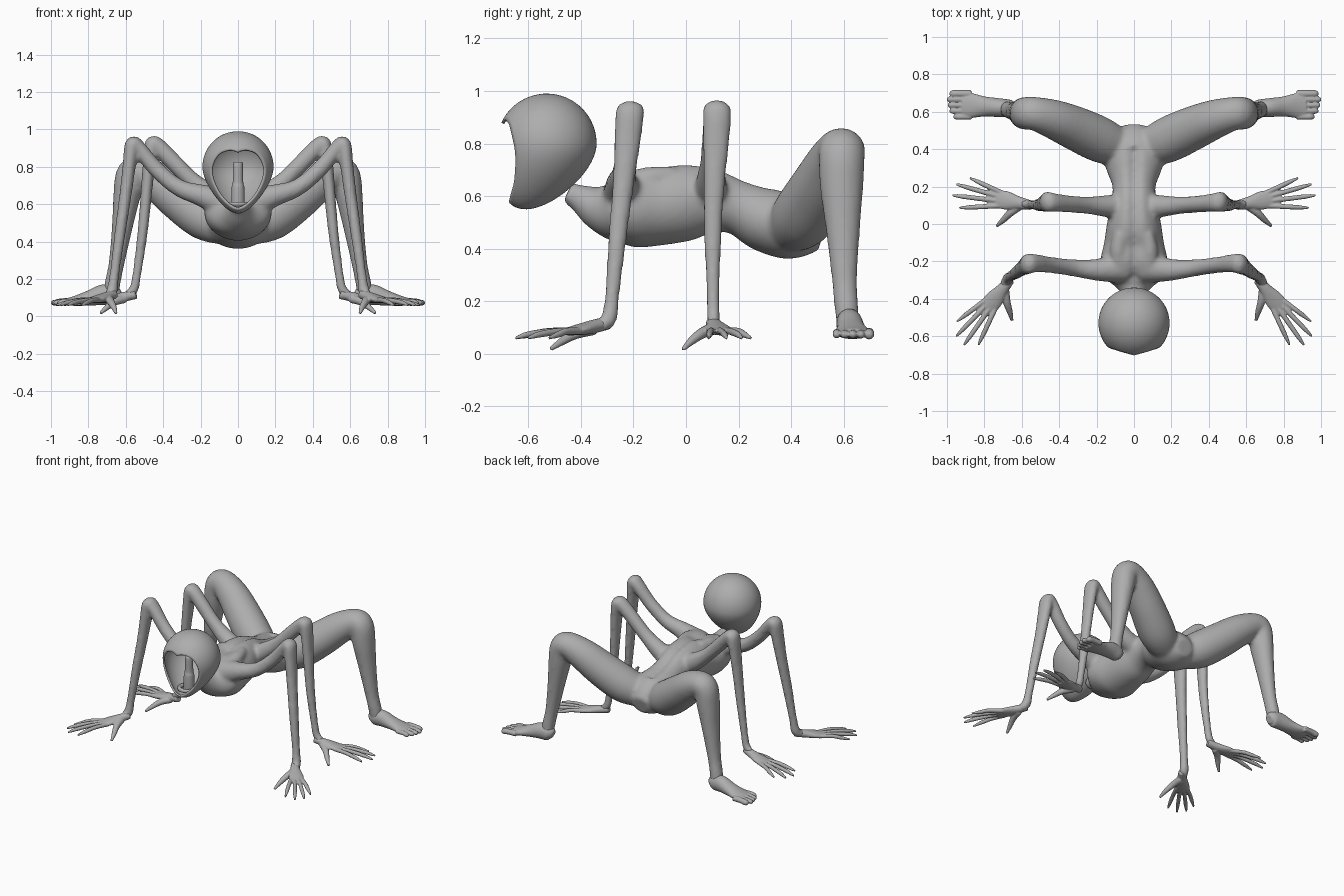
import bpy, bmesh, math
from mathutils import Vector

cube = bpy.data.objects.get("Cube")
if cube:
    bpy.data.objects.remove(cube)

grey = bpy.data.materials.new("plain_grey")
grey.use_nodes = True
colour = (0.42, 0.42, 0.42, 1)
grey.diffuse_color = colour
grey.node_tree.nodes["Principled BSDF"].inputs["Base Color"].default_value = colour

X, Y, Z = Vector((1, 0, 0)), Vector((0, 1, 0)), Vector((0, 0, 1))


def finish(bm, name, voxel=0, smooth=0):
    """Turn a bmesh into a smooth object, optionally fusing its shells."""
    bmesh.ops.recalc_face_normals(bm, faces=bm.faces)
    for f in bm.faces:
        f.smooth = True
    mesh = bpy.data.meshes.new(name)
    bm.to_mesh(mesh)
    bm.free()
    mesh.materials.append(grey)
    obj = bpy.data.objects.new(name, mesh)
    bpy.context.collection.objects.link(obj)
    if voxel:
        fuse = obj.modifiers.new("fuse", "REMESH")
        fuse.mode = "VOXEL"
        fuse.voxel_size = voxel
        fuse.use_smooth_shade = True
        soft = obj.modifiers.new("soften", "SMOOTH")
        soft.factor = 0.5
        soft.iterations = smooth
    return obj


def spline(keys, steps=5):
    """Catmull-Rom interpolation of section tuples."""
    out = []
    for i in range(len(keys) - 1):
        a, b = keys[max(i - 1, 0)], keys[i]
        c, d = keys[i + 1], keys[min(i + 2, len(keys) - 1)]
        for k in range(steps):
            t = k / steps
            out.append([0.5 * (2 * q + (r - p) * t + (2 * p - 5 * q + 4 * r - s) * t * t
                               + (3 * q - p - 3 * r + s) * t ** 3)
                        for p, q, r, s in zip(a, b, c, d)])
    return out + [list(keys[-1])]


def loft(bm, keys, ref=Z, side=1, n=20):
    """Closed tube through (x, y, z, width radius, height radius) sections."""
    secs = spline([k if len(k) == 5 else (*k, k[3]) for k in keys])
    pts = [Vector(s[:3]) for s in secs]
    rings = []
    for i, s in enumerate(secs):
        tan = (pts[min(i + 1, len(pts) - 1)] - pts[max(i - 1, 0)]).normalized()
        u = ref.cross(tan).normalized()
        v = tan.cross(u)
        ring = []
        for k in range(n):
            a = math.tau * k / n
            p = pts[i] + u * s[3] * math.cos(a) + v * s[4] * math.sin(a)
            ring.append(bm.verts.new((p.x * side, p.y, p.z)))
        rings.append(ring)
    for r, q in zip(rings, rings[1:]):
        for k in range(n):
            bm.faces.new((r[k], r[(k + 1) % n], q[(k + 1) % n], q[k]))
    bm.faces.new(rings[0])
    bm.faces.new(rings[-1])
    return [v for r in rings for v in r]


# Torso with neck, from neck to pelvis
body = bmesh.new()
torso = [(-.45, .615, .04, .04), (-.40, .59, .05, .055), (-.34, .56, .09, .085),
         (-.28, .55, .165, .12), (-.2, .555, .18, .15), (-.1, .56, .16, .147),
         (0, .58, .145, .15), (.1, .585, .125, .128), (.2, .56, .115, .107),
         (.3, .515, .15, .125), (.4, .485, .17, .127), (.47, .465, .13, .1),
         (.52, .45, .06, .06)]
for v in loft(body, [(0, *s) for s in torso], n=40):
    # Spine groove
    if v.co.z > .55 and -.3 < v.co.y < .4:
        v.co.z -= .025 * math.exp(-(v.co.x / .025) ** 2)

# Limbs: width radius runs across x-z, height radius runs along y
front_arm = [(.06, -.23, .6, .09), (.19, -.245, .645, .06), (.32, -.235, .69, .046),
             (.44, -.22, .79, .043), (.53, -.21, .9, .04, .05), (.565, -.213, .92, .04, .055),
             (.58, -.222, .82, .036, .052), (.6, -.237, .66, .033, .042),
             (.63, -.26, .45, .03, .036), (.66, -.28, .23, .026, .028),
             (.675, -.295, .13, .031), (.70, -.34, .105, .024)]
middle_arm = [(.05, .09, .6, .07), (.14, .095, .645, .06), (.25, .1, .73, .046),
              (.36, .108, .84, .046), (.43, .115, .91, .045, .05), (.46, .118, .92, .04, .055),
              (.475, .115, .82, .034, .052), (.49, .108, .66, .031, .042),
              (.51, .102, .45, .028, .034), (.54, .103, .23, .024, .026),
              (.56, .105, .14, .026), (.6, .108, .115, .022)]
leg = [(.07, .4, .48, .1), (.18, .45, .53, .122), (.31, .51, .625, .118), (.43, .56, .72, .105),
       (.53, .59, .775, .085, .09), (.575, .592, .75, .08, .088), (.595, .592, .64, .072, .083),
       (.62, .597, .47, .055, .065), (.65, .603, .28, .042, .048), (.67, .61, .18, .042, .046),
       (.68, .617, .1, .042)]
for side in (1, -1):
    for limb in (front_arm, middle_arm, leg):
        loft(body, limb, Y, side, 24)
    # Shoulder blades
    loft(body, [(.07, -.24, .65, .04), (.085, -.15, .665, .045), (.07, -.05, .68, .035)], Z, side)
finish(body, "body", .012, 7)


def hand(name, wrist, angle, side):
    bm = bmesh.new()
    ca, sa = math.cos(angle), math.sin(angle)

    def part(keys, n=14):
        loft(bm, [(wrist[0] + x * ca - y * sa, wrist[1] + x * sa + y * ca, *rest)
                  for x, y, *rest in keys], Z, side, n)

    # Palm
    part([(-.03, 0, .118, .025, .025), (.04, 0, .104, .034, .026),
          (.11, 0, .092, .05, .021), (.17, 0, .084, .046, .014)])
    # Fingers
    for degrees, length in ((14, .335), (5, .39), (-4, .4), (-14, .36)):
        c, s = math.cos(math.radians(degrees)), math.sin(math.radians(degrees))
        part([(.13 * c, .13 * s, .086, .014),
              (.22 * c, .22 * s, .086, .0135),
              ((length - .06) * c, (length - .06) * s, .074, .0125),
              (length * c, length * s, .06, .006)], 12)
    # Thumb
    part([(.03, -.01, .095, .024), (.075, -.06, .078, .021),
          (.105, -.105, .05, .016), (.135, -.145, .017, .008)], 12)
    finish(bm, name, .005, 2)


def foot(name, side):
    bm = bmesh.new()
    # Heel, arch and ball
    loft(bm, [(.635, .617, .1, .026, .028), (.66, .618, .11, .045, .052),
              (.72, .622, .115, .05, .056), (.8, .628, .097, .054, .04),
              (.87, .633, .083, .067, .027), (.92, .635, .078, .066, .018)], Z, side)
    # Toes
    for i, tip in enumerate((.965, .985, .995, 1.0, .985)):
        y = .573 + i * .031
        r = .019 if i == 4 else .015
        loft(bm, [(.87, y, .08, r), (.93, y, .079, r), (tip - .015, y, .073, r),
                  (tip, y, .07, r * .5)], Z, side, 12)
    finish(bm, name, .005, 2)


for side, label in ((1, "left"), (-1, "right")):
    hand(label + "_front_hand", (.68, -.32), math.radians(-51), side)
    hand(label + "_middle_hand", (.575, .105), math.radians(11), side)
    foot(label + "_foot", side)

# Hollow head: rings run from the face opening to the back pole
rim = [(-90, .92), (-48, .88), (0, .75), (35, .66), (90, .42)]


def rim_angle(a):
    d = math.degrees(math.asin(math.sin(a)))
    for (d0, s0), (d1, s1) in zip(rim, rim[1:]):
        if d <= d1 + .001:
            return math.asin(s0 + (s1 - s0) * (d - d0) / (d1 - d0))


def head_point(theta, a, r=.19):
    x, y, z = (math.sin(theta) * math.cos(a), -math.cos(theta), math.sin(theta) * math.sin(a))
    drop = max(0, -z) ** 2
    return (x * r * (1 - .25 * drop), -.53 + y * r - .08 * drop, .8 + z * r - .06 * drop)


bm = bmesh.new()
count, levels = 64, 28
rings = []
for j in range(levels):
    ring = []
    for k in range(count):
        a = math.tau * k / count
        start = rim_angle(a)
        ring.append(bm.verts.new(head_point(start + (math.pi - start) * j / levels, a)))
    rings.append(ring)
pole = bm.verts.new(head_point(math.pi, 0))
for r, q in zip(rings, rings[1:]):
    for k in range(count):
        bm.faces.new((r[k], r[(k + 1) % count], q[(k + 1) % count], q[k]))
for k in range(count):
    bm.faces.new((rings[-1][k], rings[-1][(k + 1) % count], pole))
# Make the open shell face outward whatever the recalculation picks
head = finish(bm, "head_shell")
if head.data.polygons[-1].normal.y < 0:
    head.data.flip_normals()
shell = head.modifiers.new("thickness", "SOLIDIFY")
shell.thickness = .012
shell.offset = -1

# Stem and collar inside the head
bm = bmesh.new()
loft(bm, [(0, -.56, .575, .035), (0, -.56, .63, .036), (0, -.56, .69, .034),
          (0, -.56, .72, .028), (0, -.56, .81, .027), (0, -.56, .825, .022)], Y)
finish(bm, "inner_stem")
bpy.ops.mesh.primitive_torus_add(location=(0, -.58, .6), major_radius=.052, minor_radius=.013,
                                 major_segments=32, minor_segments=10)
collar = bpy.context.object
collar.name = "inner_collar"
collar.data.materials.append(grey)
bpy.ops.object.shade_smooth()
